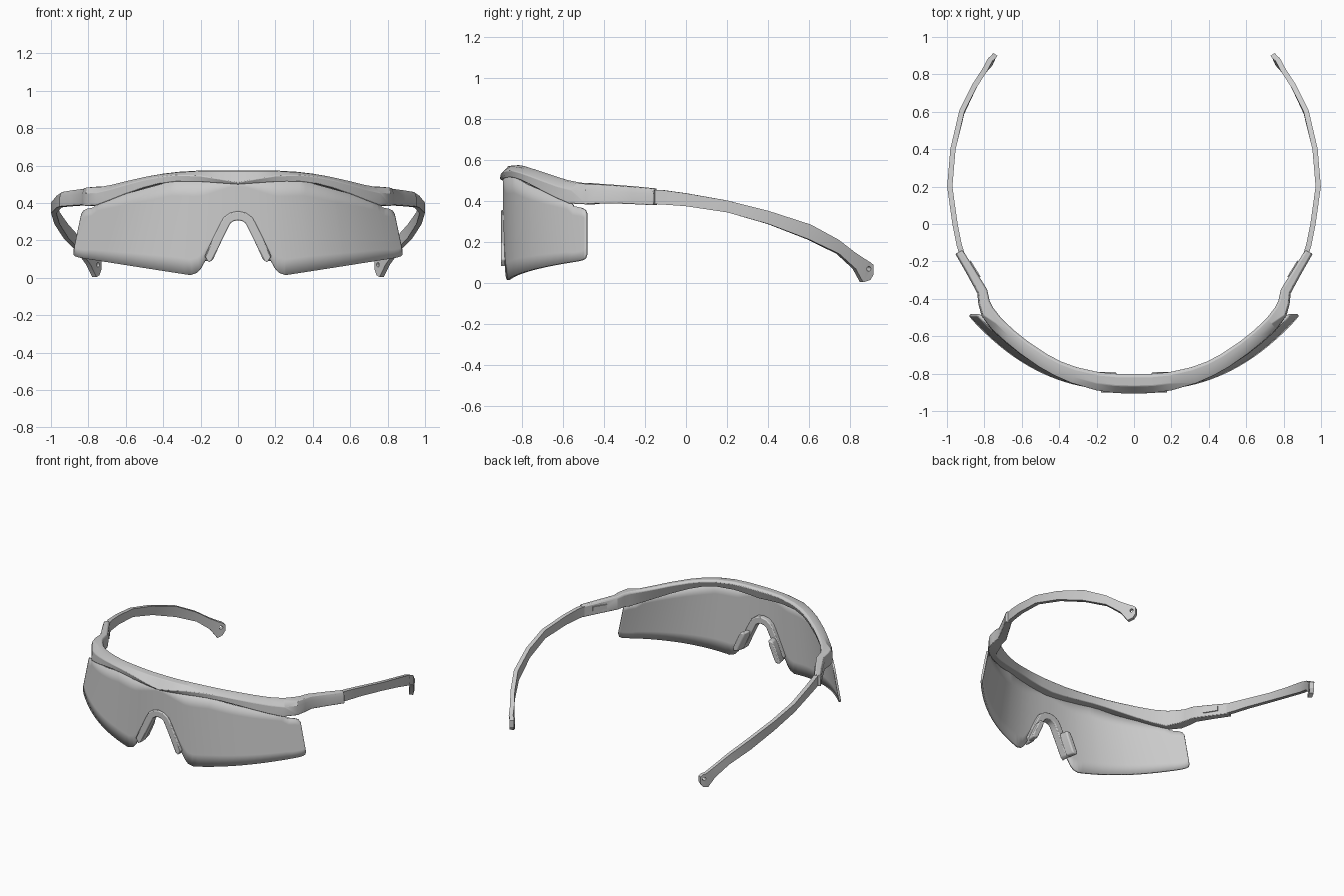
import bpy, bmesh, math
from mathutils import Vector

if "Cube" in bpy.data.objects:
    bpy.data.objects.remove(bpy.data.objects["Cube"])


def make(name, verts, faces, mirror=True):
    me = bpy.data.meshes.new(name)
    bm = bmesh.new()
    vs = [bm.verts.new(v) for v in verts]
    for f in faces:
        bm.faces.new([vs[i] for i in f])
    bmesh.ops.recalc_face_normals(bm, faces=bm.faces)
    bm.to_mesh(me)
    bm.free()
    ob = bpy.data.objects.new(name, me)
    bpy.context.collection.objects.link(ob)
    if mirror:
        add_mirror(ob)
    return ob


def add_mirror(ob):
    m = ob.modifiers.new("Mirror", 'MIRROR')
    m.use_clip = True
    m.merge_threshold = 0.0005


def add_bevel(ob, width, segments=2):
    b = ob.modifiers.new("Bevel", 'BEVEL')
    b.width, b.segments = width, segments
    b.limit_method, b.angle_limit = 'ANGLE', math.radians(35)


def smooth(ob, angle=30):
    bpy.ops.object.select_all(action='DESELECT')
    ob.select_set(True)
    bpy.context.view_layer.objects.active = ob
    bpy.ops.object.shade_smooth_by_angle(angle=math.radians(angle))


def loft(name, sections, cap_start=True, cap_end=True, mirror=True):
    n = len(sections[0])
    verts = [p for s in sections for p in s]
    faces = [(i*n + j, i*n + (j+1) % n, (i+1)*n + (j+1) % n, (i+1)*n + j)
             for i in range(len(sections)-1) for j in range(n)]
    if cap_start:
        faces.append(tuple(range(n)))
    if cap_end:
        faces.append(tuple(range(len(verts)-n, len(verts))))
    return make(name, verts, faces, mirror)


def interp(table, u):
    for (a, va), (b, vb) in zip(table, table[1:]):
        if u <= b:
            return va + (vb - va) * (u - a) / (b - a)
    return table[-1][1]


# wrap-around lens surface: narrower towards the top
def width(z):
    return 1 - 0.24 * (z - 0.12)


def curve_y(u):
    return -0.885 + 0.4 * (abs(u) / 0.88) ** 2.4


def lens_y(x, z):
    return curve_y(x / width(z))


# lens, one shield with a nose notch
bottom = [(0, .335), (.03, .325), (.055, .295), (.18, .08), (.195, .05), (.215, .027),
          (.25, .015), (.84, .107), (.862, .113), (.874, .122), (.88, .14)]
top = [(0, .52), (.38, .52), (.55, .475), (.72, .43), (.79, .41), (.82, .375),
       (.855, .368), (.873, .358), (.88, .34)]
cols = sorted({u for u, _ in bottom + top} | {round(.04 * i, 3) for i in range(22)})
R = 7
verts = []
for u in cols:
    z0, z1 = interp(bottom, u), interp(top, u)
    for k in range(R):
        z = z0 + (z1 - z0) * k / (R - 1)
        verts.append((u * width(z), curve_y(u), z))
faces = [(i*R + k, (i+1)*R + k, (i+1)*R + k+1, i*R + k+1)
         for i in range(len(cols)-1) for k in range(R-1)]
lens = make("lens", verts, faces)
sol = lens.modifiers.new("Solidify", 'SOLIDIFY')
sol.thickness, sol.offset = 0.014, 0
smooth(lens)

# brow frame: x, bottom z, top z, ridge height fraction, ridge lip, depth
brow = [(0, .500, .575, .12, .024, .085), (.1, .507, .575, .32, .023, .083),
        (.2, .514, .575, .52, .020, .08), (.33, .515, .568, .65, .016, .075),
        (.42, .503, .558, .65, .014, .07), (.5, .482, .545, .65, .013, .068),
        (.6, .447, .523, .65, .012, .065), (.68, .415, .503, .65, .012, .062),
        (.75, .388, .490, .65, .014, .06)]
sections = []
for x, zb, zt, mid, lip, depth in brow:
    zm = zb + (zt - zb) * mid
    slope = (lens_y(x + .01, zb) - lens_y(x - .01, zb)) / .02
    n = Vector((-slope, 1, 0)).normalized()

    def at(z, off):
        return Vector((x, lens_y(x, z), z)) + n * off
    sections.append([at(zb, -.010), at(zm, -lip), at(zt, .018) - Vector((0, 0, .004)),
                     at(zt, depth * .8), at(zt - .012, depth), at(zb, depth * .75)])
# hinge arms: outer x, y, inner x, y, bottom z, top z
for xo, yo, xi, yi, zb, zt in [(.815, -.49, .755, -.445, .384, .487),
                               (.832, -.43, .772, -.41, .388, .484),
                               (.838, -.37, .785, -.35, .389, .48),
                               (.895, -.265, .85, -.245, .385, .472),
                               (.955, -.16, .915, -.14, .380, .462)]:
    zm = zb + (zt - zb) * .65
    sections.append([Vector(p) for p in (
        (xo, yo, zb), (xo, yo, zm), (xo - .008, yo + .003, zt - .004),
        (xi + .008, yi - .003, zt), (xi, yi, zt - .012), (xi, yi, zb))])
frame = loft("brow_frame", sections, cap_start=False)
add_bevel(frame, .004)
smooth(frame)

# temples: x, y, bottom z, top z, slant
rows = [(.905, -.21, .388, .455, 0), (.935, -.11, .383, .453, 0), (.957, 0, .375, .438, 0),
        (.985, .2, .345, .403, 0), (.968, .4, .288, .352, 0), (.92, .6, .213, .285, .005),
        (.852, .74, .143, .21, 0), (.80, .82, .07, .147, 0), (.768, .868, .004, .108, .012),
        (.752, .892, .015, .102, 0), (.742, .907, .043, .088, 0)]
sections = []
for i, (x, y, zb, zt, s) in enumerate(rows):
    a, b = rows[max(i-1, 0)], rows[min(i+1, len(rows)-1)]
    n = Vector((b[1] - a[1], a[0] - b[0], 0)).normalized() * .014
    lo, hi = Vector((x, y - s, zb)), Vector((x, y + s, zt))
    sections.append([lo + n, hi + n, hi - n, lo - n])
temple = loft("temples", sections, mirror=False)
# cord hole in each temple tip
bpy.ops.mesh.primitive_cylinder_add(vertices=12, radius=.012, depth=.12,
                                    location=(.757, .883, .07),
                                    rotation=(0, math.pi / 2, .61))
cutter = bpy.context.object
cutter.name = "cord_hole_cutter"
cutter.hide_render = True
cutter.hide_set(True)
boo = temple.modifiers.new("Hole", 'BOOLEAN')
boo.operation, boo.object = 'DIFFERENCE', cutter
add_mirror(temple)
smooth(temple, 20)

# nose bridge: arch strip clipped over the lens notch (x, z of the centreline)
path = [(.156, .083), (.157, .105), (.113, .2), (.078, .272), (.058, .308), (.032, .326), (0, .332)]
half = [.010, .024, .024, .024, .024, .024, .024]
sections = []
for i, (x, z) in enumerate(path):
    a, b = path[max(i-1, 1)], path[min(i+1, len(path)-1)]
    t = Vector((b[0] - a[0], 0, b[1] - a[1])).normalized()
    if i == len(path) - 1:
        t = Vector((-1, 0, 0))
    n = Vector((t.z, 0, -t.x)) * half[i]
    c = Vector((x, 0, z))
    f, r = Vector((0, -.902, 0)), Vector((0, -.845, 0))
    sections.append([c + n + f, c - n + f, c - n + r, c + n + r])
bridge = loft("nose_bridge", sections, cap_end=False)
add_bevel(bridge, .006)
smooth(bridge)

# nose pads behind the bridge legs
sections = []
for x, z, h in [(.158, .09, .016), (.152, .11, .022), (.112, .20, .022), (.098, .235, .016)]:
    sections.append([(x - h, -.855, z), (x + h, -.855, z),
                     (x + h + .012, -.79, z), (x - h + .012, -.79, z)])
pads = loft("nose_pads", sections)
add_bevel(pads, .008)
smooth(pads)

# latch plates on the inside of the hinge arms
d = Vector((.065, .105, 0)).normalized()
n = Vector((-d.y, d.x, 0))
c = Vector((.853, -.243, .428))
sections = [[c + d * k + n * o + Vector((0, 0, z)) for o, z in
             ((-.01, -.016), (.008, -.016), (.008, .016), (-.01, .016))] for k in (-.05, .05)]
loft("latch_plates", sections)
